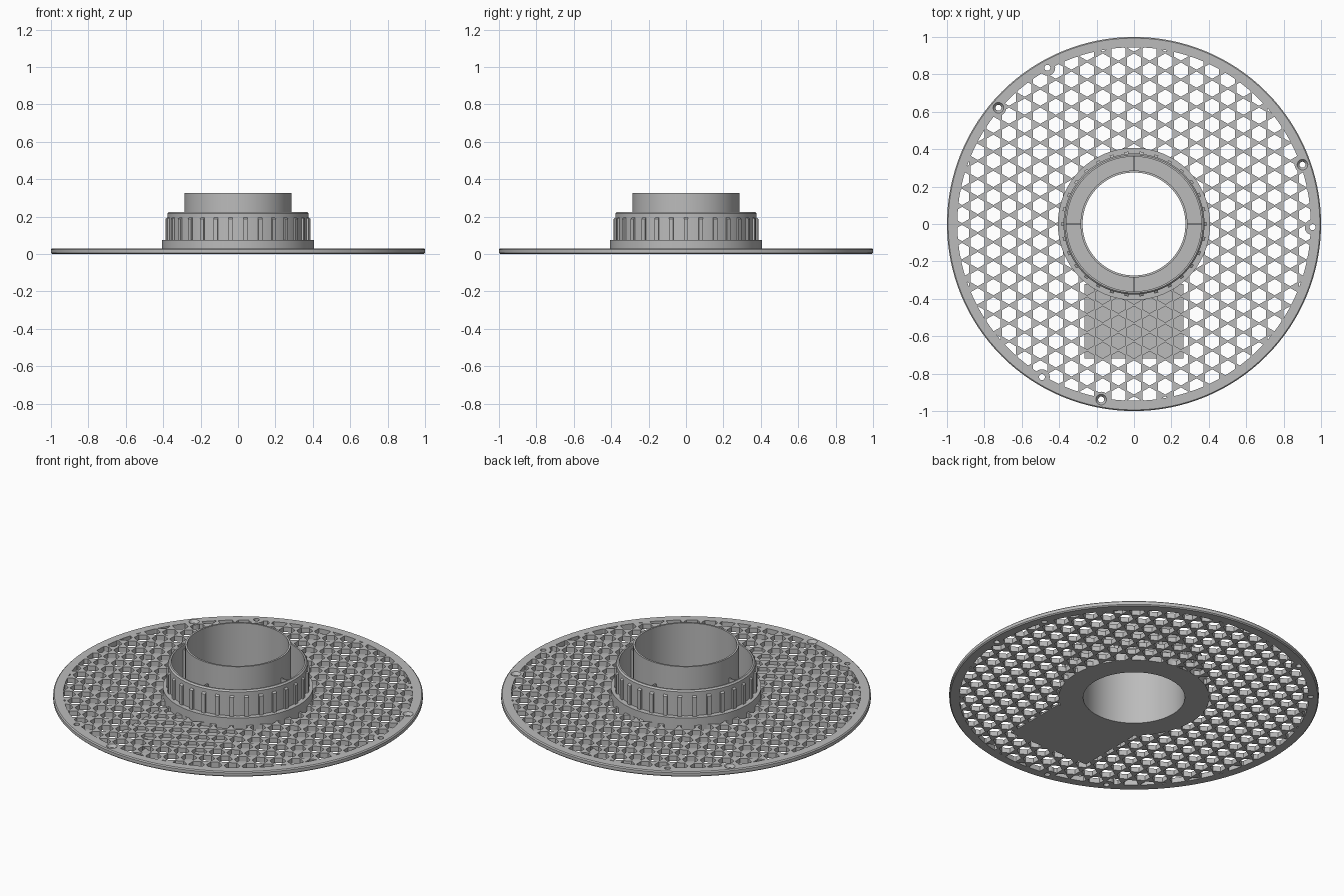
import bpy, bmesh, math
from mathutils import Matrix, Vector

cube = bpy.data.objects.get("Cube")
if cube:
    bpy.data.objects.remove(cube, do_unlink=True)

SEG = 128
THICK = 0.03        # plate thickness
BORE = 0.275        # central opening
HUB_R = 0.407       # foot of the hub
PITCH = 0.0965      # honeycomb spacing
HEX_R = 0.0435      # honeycomb opening, centre to corner

grey = bpy.data.materials.new("plain grey")
grey.use_nodes = True
colour = (0.5, 0.5, 0.5, 1)
grey.diffuse_color = colour
grey.node_tree.nodes["Principled BSDF"].inputs["Base Color"].default_value = colour


def make(name, bm):
    bmesh.ops.recalc_face_normals(bm, faces=bm.faces)
    mesh = bpy.data.meshes.new(name)
    bm.to_mesh(mesh)
    bm.free()
    mesh.materials.append(grey)
    ob = bpy.data.objects.new(name, mesh)
    bpy.context.collection.objects.link(ob)
    return ob


def lathe(name, profile):
    """Revolve a closed (radius, height) profile about z."""
    bm = bmesh.new()
    rings = []
    for i in range(SEG):
        a = math.tau * i / SEG
        rings.append([bm.verts.new((r * math.cos(a), r * math.sin(a), z)) for r, z in profile])
    n = len(profile)
    for i in range(SEG):
        p, q = rings[i], rings[(i + 1) % SEG]
        for j in range(n):
            k = (j + 1) % n
            bm.faces.new((p[j], q[j], q[k], p[k]))
    return make(name, bm)


def add_prism(bm, x, y, z0, z1, r0, r1, sides):
    at = Matrix.Translation((x, y, (z0 + z1) / 2))
    bmesh.ops.create_cone(bm, cap_ends=True, segments=sides, radius1=r0, radius2=r1,
                          depth=z1 - z0, matrix=at)


def add_box(bm, lo, hi, turn=0):
    lo, hi = Vector(lo), Vector(hi)
    m = (Matrix.Rotation(turn, 4, "Z") @ Matrix.Translation((lo + hi) / 2)
         @ Matrix.Diagonal((*(hi - lo), 1)))
    bmesh.ops.create_cube(bm, size=1, matrix=m)


def boolean(ob, cutter, operation):
    """Apply a boolean and discard the helper."""
    cutter.hide_render = True
    mod = ob.modifiers.new("cut", "BOOLEAN")
    mod.operation = operation
    mod.solver = "EXACT"
    mod.object = cutter
    result = bpy.data.meshes.new_from_object(
        ob.evaluated_get(bpy.context.evaluated_depsgraph_get()))
    ob.modifiers.clear()
    ob.data = result
    bpy.data.objects.remove(cutter, do_unlink=True)


def smooth(ob):
    bpy.ops.object.select_all(action="DESELECT")
    ob.select_set(True)
    bpy.context.view_layer.objects.active = ob
    bpy.ops.object.shade_smooth_by_angle(angle=math.radians(30))


# Screw positions: three pairs near the rim
plain_screws, sunk_screws = [], []
for i in range(3):
    for offset, group in ((-1, plain_screws), (19.4, sunk_screws)):
        a = math.radians(120 * i + offset)
        group.append((0.955 * math.cos(a), 0.955 * math.sin(a)))
screws = plain_screws + sunk_screws

# Honeycomb openings, clipped to the area between hub and rim
bm = bmesh.new()
step = PITCH * math.sqrt(3) / 2
for col in range(-12, 13):
    for row in range(-11, 12):
        x, y = col * step, (row + 0.5 * (col % 2)) * PITCH
        if HUB_R - HEX_R < math.hypot(x, y) < 0.945 + HEX_R:
            add_prism(bm, x, y, -0.02, 0.05, HEX_R, HEX_R, 6)
openings = make("openings", bm)
area = lathe("area", [(HUB_R, -0.1), (0.945, -0.1), (0.945, 0.1), (HUB_R, 0.1)])
boolean(openings, area, "INTERSECT")

# Solid floor panel and screw bosses stay uncut
bm = bmesh.new()
add_box(bm, (-0.265, -0.72, -0.1), (0.265, -0.32, 0.01))
for x, y in screws:
    add_prism(bm, x, y, -0.1, 0.1, 0.042, 0.042, 32)
boolean(openings, make("kept", bm), "DIFFERENCE")

# Perforated plate with a chamfered rim
plate = lathe("perforated_plate", [
    (BORE, 0), (0.994, 0), (1, 0.006), (1, THICK - 0.006), (0.994, THICK), (BORE, THICK)])
boolean(plate, openings, "DIFFERENCE")

# Screw holes, half of them countersunk
bm = bmesh.new()
for x, y in screws:
    add_prism(bm, x, y, -0.05, 0.08, 0.016, 0.016, 24)
boolean(plate, make("screw_holes", bm), "DIFFERENCE")
bm = bmesh.new()
for x, y in sunk_screws:
    add_prism(bm, x, y, 0.012, THICK + 0.002, 0.015, 0.03, 24)
boolean(plate, make("countersinks", bm), "DIFFERENCE")
smooth(plate)

# Hub: foot ring and upright collar
collar = lathe("hub_collar", [
    (0.36, THICK), (HUB_R, THICK), (HUB_R, 0.075), (0.377, 0.075),
    (0.377, 0.217), (0.369, 0.225), (0.36, 0.225)])
smooth(collar)

# Thin central tube
tube = lathe("central_tube", [(BORE, THICK), (0.286, THICK), (0.286, 0.325), (BORE, 0.325)])
smooth(tube)

# Grip ribs around the collar, with sloping tops
bm = bmesh.new()
for i in range(30):
    add_box(bm, (0.37, -0.011, 0.07), (0.388, 0.011, 0.2), math.tau * i / 30)
for v in bm.verts:
    if v.co.z > 0.1 and v.co.xy.length > 0.38:
        v.co.z -= 0.012
make("grip_ribs", bm)

# Four webs joining tube and collar
bm = bmesh.new()
for i in range(4):
    add_box(bm, (0.283, -0.004, THICK), (0.363, 0.004, 0.2), math.tau * i / 4)
make("hub_webs", bm)
